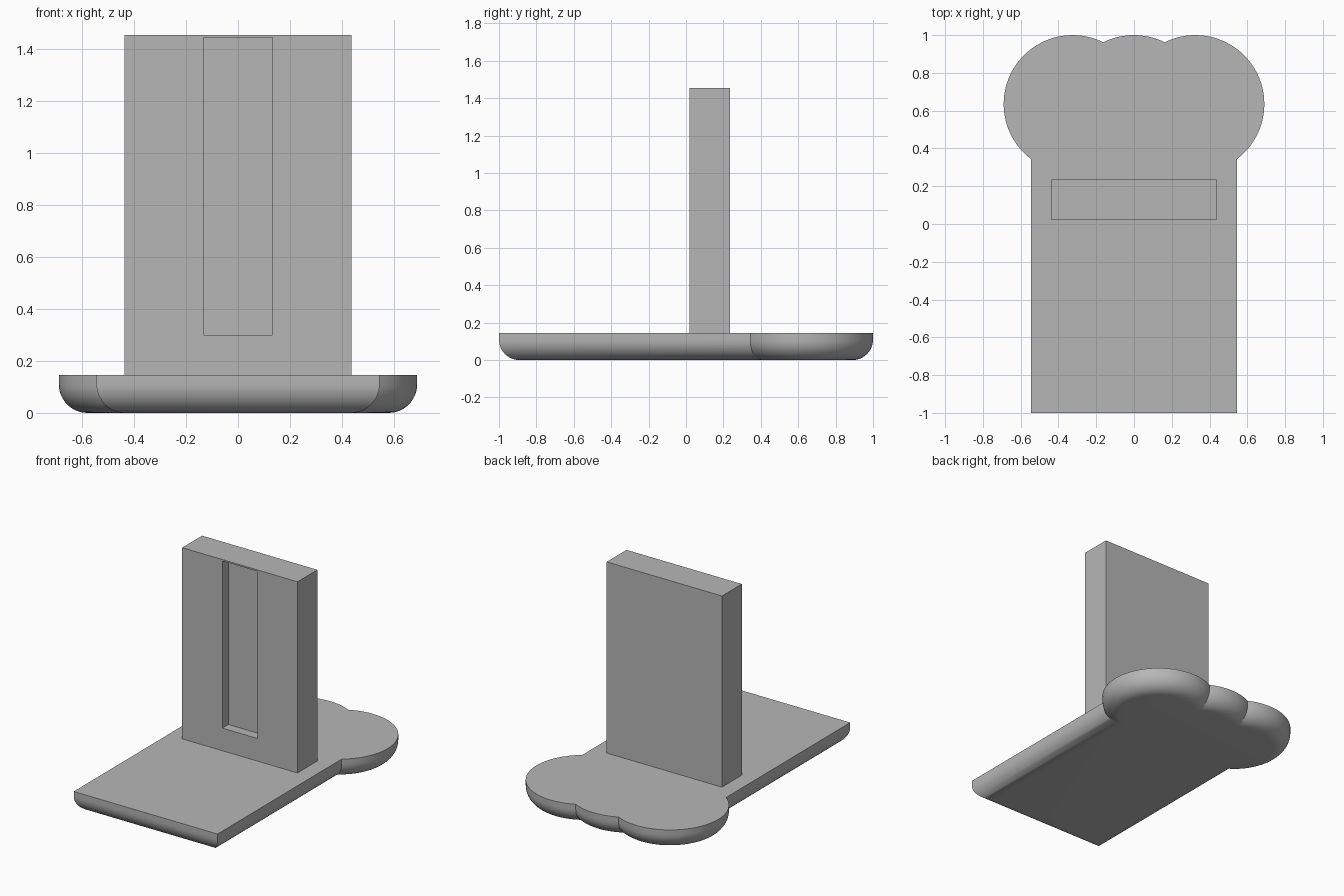
import bpy, bmesh, math

if "Cube" in bpy.data.objects:
    bpy.data.objects.remove(bpy.data.objects["Cube"])

BASE_TOP, FILLET = 0.145, 0.11
HALF_W, LOBE_R, LOBE_X, LOBE_Y = 0.545, 0.365, 0.325, 0.635

grey = bpy.data.materials.new("plain grey")
grey.diffuse_color = (0.47, 0.47, 0.47, 1)
grey.use_nodes = True
grey.node_tree.nodes["Principled BSDF"].inputs["Base Color"].default_value = grey.diffuse_color


def make_object(name, bm):
    bmesh.ops.recalc_face_normals(bm, faces=bm.faces)
    mesh = bpy.data.meshes.new(name)
    bm.to_mesh(mesh)
    bm.free()
    mesh.materials.append(grey)
    obj = bpy.data.objects.new(name, mesh)
    bpy.context.collection.objects.link(obj)
    return obj


def box(name, x, y0, y1, z0, z1):
    bm = bmesh.new()
    bmesh.ops.create_cube(bm, size=1)
    for v in bm.verts:
        v.co = (2 * x * v.co.x, y1 if v.co.y > 0 else y0, z1 if v.co.z > 0 else z0)
    return make_object(name, bm)


def rod(name, z, radius, y0, y1, sides):
    bm = bmesh.new()
    bmesh.ops.create_cone(bm, cap_ends=True, segments=sides,
                          radius1=radius, radius2=radius, depth=1)
    for v in bm.verts:
        x, y, t = v.co
        v.co = (x, y1 if t > 0 else y0, z + y)
    return make_object(name, bm)


def arc(cx, radius, a0, a1, n):
    return [(cx + radius * math.cos(a0 + (a1 - a0) * i / n),
             LOBE_Y + radius * math.sin(a0 + (a1 - a0) * i / n)) for i in range(n + 1)]


def base_outline(d):
    """Plate outline with three lobes at the back, moved inward by d."""
    w, r = HALF_W - d, LOBE_R - d
    side = math.acos((w - LOBE_X) / r)
    valley = math.acos(LOBE_X / 2 / r)
    right = arc(LOBE_X, r, -side, math.pi - valley, 48)
    middle = arc(0, r, valley, math.pi - valley, 16)[1:-1]
    right = [(w, -1 + d)] + right
    return right + middle + [(-x, y) for x, y in reversed(right)]


# Base plate: stacked outlines, rounded along the lower edge
bm = bmesh.new()
layers = [(0, BASE_TOP)]
for i in range(13):
    a = math.pi / 2 * i / 12
    layers.append((FILLET * (1 - math.cos(a)), FILLET * (1 - math.sin(a))))
rings = [[bm.verts.new((x, y, z)) for x, y in base_outline(d)] for d, z in layers]
for upper, lower in zip(rings, rings[1:]):
    for i in range(len(upper)):
        j = (i + 1) % len(upper)
        bm.faces.new((upper[i], upper[j], lower[j], lower[i]))
bm.faces.new(rings[0])
bm.faces.new(rings[-1])
base = make_object("base_plate", bm)

# Upright block with a recessed slot, a large round pocket and two screw holes
upright = box("upright_block", 0.437, 0.02, 0.235, BASE_TOP - 0.005, 1.455)
cutters = [
    box("slot_cutter", 0.133, -0.1, 0.085, 0.30, 1.445),
    rod("pocket_cutter", 0.875, 0.168, 0.0845, 0.215, 64),
    rod("lower_hole_cutter", 0.44, 0.033, 0.06, 0.215, 32),
    rod("upper_hole_cutter", 1.31, 0.033, 0.06, 0.215, 32),
]
for cutter in cutters:
    mod = upright.modifiers.new(cutter.name, 'BOOLEAN')
    mod.operation, mod.solver, mod.object = 'DIFFERENCE', 'EXACT', cutter
bpy.context.view_layer.objects.active = upright
for cutter in cutters:
    bpy.ops.object.modifier_apply(modifier=cutter.name)
for cutter in cutters:
    bpy.data.objects.remove(cutter)

# Smooth the curved surfaces, keep the edges sharp
for obj in (base, upright):
    bpy.ops.object.select_all(action='DESELECT')
    obj.select_set(True)
    bpy.context.view_layer.objects.active = obj
    bpy.ops.object.shade_smooth_by_angle(angle=math.radians(30))
